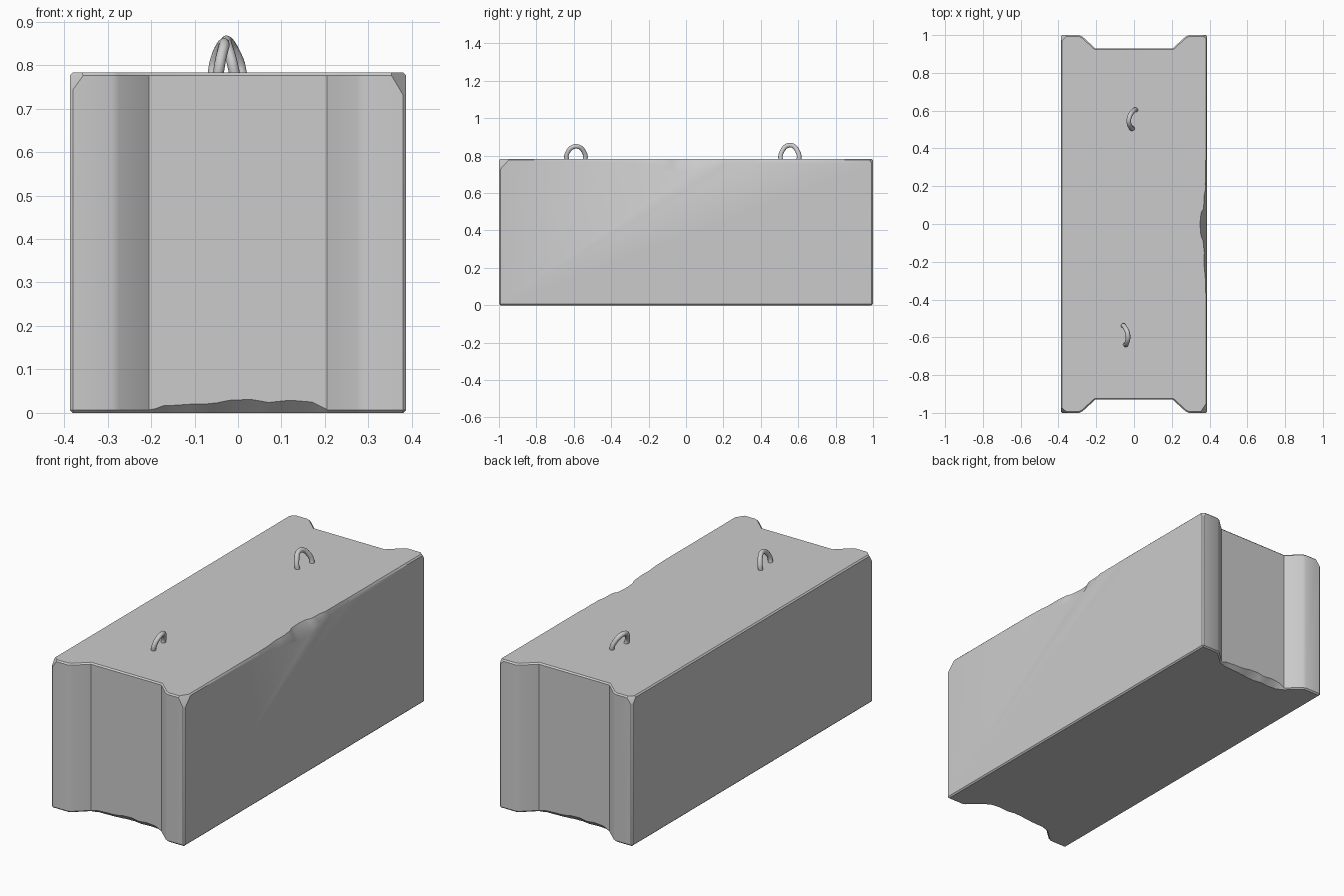
import bpy, bmesh
from mathutils import Vector

if "Cube" in bpy.data.objects:
    bpy.data.objects.remove(bpy.data.objects["Cube"])

HX, HY, H = 0.387, 1.0, 0.783


def new_object(name, bm):
    bmesh.ops.recalc_face_normals(bm, faces=bm.faces)
    me = bpy.data.meshes.new(name)
    bm.to_mesh(me)
    bm.free()
    ob = bpy.data.objects.new(name, me)
    bpy.context.collection.objects.link(ob)
    return ob


def activate(ob):
    bpy.ops.object.select_all(action='DESELECT')
    ob.select_set(True)
    bpy.context.view_layer.objects.active = ob


def smooth(ob, angle=0.52):
    activate(ob)
    bpy.ops.object.shade_smooth_by_angle(angle=angle)


# Block: plan outline with a keyway in each end, extruded upward
half = [(HX, HY), (0.29, HY), (0.273, 0.992), (0.205, 0.93)]
back = half + [(-x, y) for x, y in reversed(half)]
outline = back + [(-x, -y) for x, y in back]
bm = bmesh.new()
base = bm.faces.new([bm.verts.new((x, y, 0)) for x, y in outline])
ext = bmesh.ops.extrude_face_region(bm, geom=[base])
bmesh.ops.translate(bm, vec=(0, 0, H),
                    verts=[g for g in ext['geom'] if isinstance(g, bmesh.types.BMVert)])
bmesh.ops.recalc_face_normals(bm, faces=bm.faces)

# Small chamfer on rims and outer corners
rims = [e for e in bm.edges
        if abs(e.verts[0].co.z - e.verts[1].co.z) < 1e-5
        or abs(e.verts[0].co.x) > HX - 0.001]
rims = [e for e in rims if len(e.link_faces) == 2]
bmesh.ops.bevel(bm, geom=rims, offset=0.007, segments=1, affect='EDGES')

# Broken top corners: sign x, sign y, extents along x, y, z
for sx, sy, a, b, c in [(1, -1, 0.038, 0.058, 0.064), (-1, -1, 0.036, 0.032, 0.05),
                        (1, 1, 0.03, 0.022, 0.036), (-1, 1, 0.036, 0.034, 0.045)]:
    no = Vector((sx / a, sy / b, 1 / c))
    bmesh.ops.bisect_plane(bm, geom=bm.verts[:] + bm.edges[:] + bm.faces[:], dist=1e-6,
                           plane_co=(sx * (HX - a), sy * HY, H), plane_no=no, clear_outer=True)
    bmesh.ops.holes_fill(bm, edges=[e for e in bm.edges if e.is_boundary], sides=0)
block = new_object("concrete_block", bm)


# Cutter for a ragged edge: stations (position, inward depth, height)
def edge_chip(name, stations, place):
    bm = bmesh.new()
    rings = []
    for t, d, h in stations:
        section = [(2 * d, -h), (-d, 2 * h), (-0.15, 2 * h), (-0.15, -0.12), (2 * d, -0.12)]
        rings.append([bm.verts.new(place(t, u, v)) for u, v in section])
    for r, s in zip(rings, rings[1:]):
        for i in range(5):
            j = (i + 1) % 5
            bm.faces.new((r[i], r[j], s[j], s[i]))
    bm.faces.new(rings[0])
    bm.faces.new(rings[-1])
    bmesh.ops.triangulate(bm, faces=bm.faces)
    cutter = new_object(name, bm)
    cutter.hide_render = True
    mod = block.modifiers.new(name, 'BOOLEAN')
    mod.operation = 'DIFFERENCE'
    mod.solver = 'EXACT'
    mod.object = cutter
    activate(block)
    bpy.ops.object.modifier_apply(modifier=name)
    bpy.data.objects.remove(cutter)


top_chip = [(-0.43, 0.003, 0.007), (-0.37, 0.007, 0.018), (-0.28, 0.01, 0.026),
            (-0.21, 0.016, 0.037), (-0.15, 0.015, 0.034), (-0.09, 0.021, 0.045),
            (-0.05, 0.034, 0.064), (0.0, 0.037, 0.068), (0.05, 0.033, 0.063),
            (0.08, 0.02, 0.045), (0.15, 0.016, 0.033), (0.21, 0.01, 0.033),
            (0.29, 0.009, 0.024), (0.34, 0.007, 0.022), (0.39, 0.003, 0.007)]
edge_chip("top_edge_chip", top_chip, lambda t, u, v: (HX - u, t, H - v))

end_chip = [(-0.205, 0.006, 0.007), (-0.17, 0.018, 0.017), (-0.11, 0.02, 0.02),
            (-0.06, 0.024, 0.022), (-0.02, 0.03, 0.029), (0.03, 0.032, 0.031),
            (0.07, 0.025, 0.024), (0.12, 0.03, 0.029), (0.17, 0.026, 0.025),
            (0.205, 0.008, 0.008)]
for name, s in (("front_chip", -1), ("back_chip", 1)):
    edge_chip(name, end_chip, lambda t, u, v: (-s * t, s * (0.93 - u), v))
smooth(block)


# Lifting loops: bent bar arches leaning sideways
def lifting_loop(name, foot_a, foot_b, top_x, top_z):
    cu = bpy.data.curves.new(name, 'CURVE')
    cu.dimensions = '3D'
    cu.bevel_depth = 0.0125
    cu.bevel_resolution = 3
    cu.resolution_u = 5
    cu.use_fill_caps = True
    sp = cu.splines.new('BEZIER')
    sp.bezier_points.add(4)
    (ax, ay), (bx, by) = foot_a, foot_b
    cx = (ax + bx) / 2
    path = [(0, 0, -0.02), (0.0, 0.35, 0.028), (0.5, 1, top_z - H), (1, 0.35, 0.028), (1, 0, -0.02)]
    r = abs(ay - by) / 2 * 0.552
    for p, (t, lean, z) in zip(sp.bezier_points, path):
        x = ax + (bx - ax) * t + (top_x - cx) * lean
        p.co = (x, ay + (by - ay) * t, H + z)
        p.handle_left_type = p.handle_right_type = 'AUTO'
    ob = bpy.data.objects.new(name, cu)
    bpy.context.collection.objects.link(ob)
    activate(ob)
    bpy.ops.object.convert(target='MESH')
    smooth(bpy.context.view_layer.objects.active, 0.8)


lifting_loop("back_lifting_loop", (0.012, 0.602), (-0.004, 0.508), -0.027, 0.856)
lifting_loop("front_lifting_loop", (-0.06, -0.541), (-0.048, -0.636), -0.032, 0.85)
